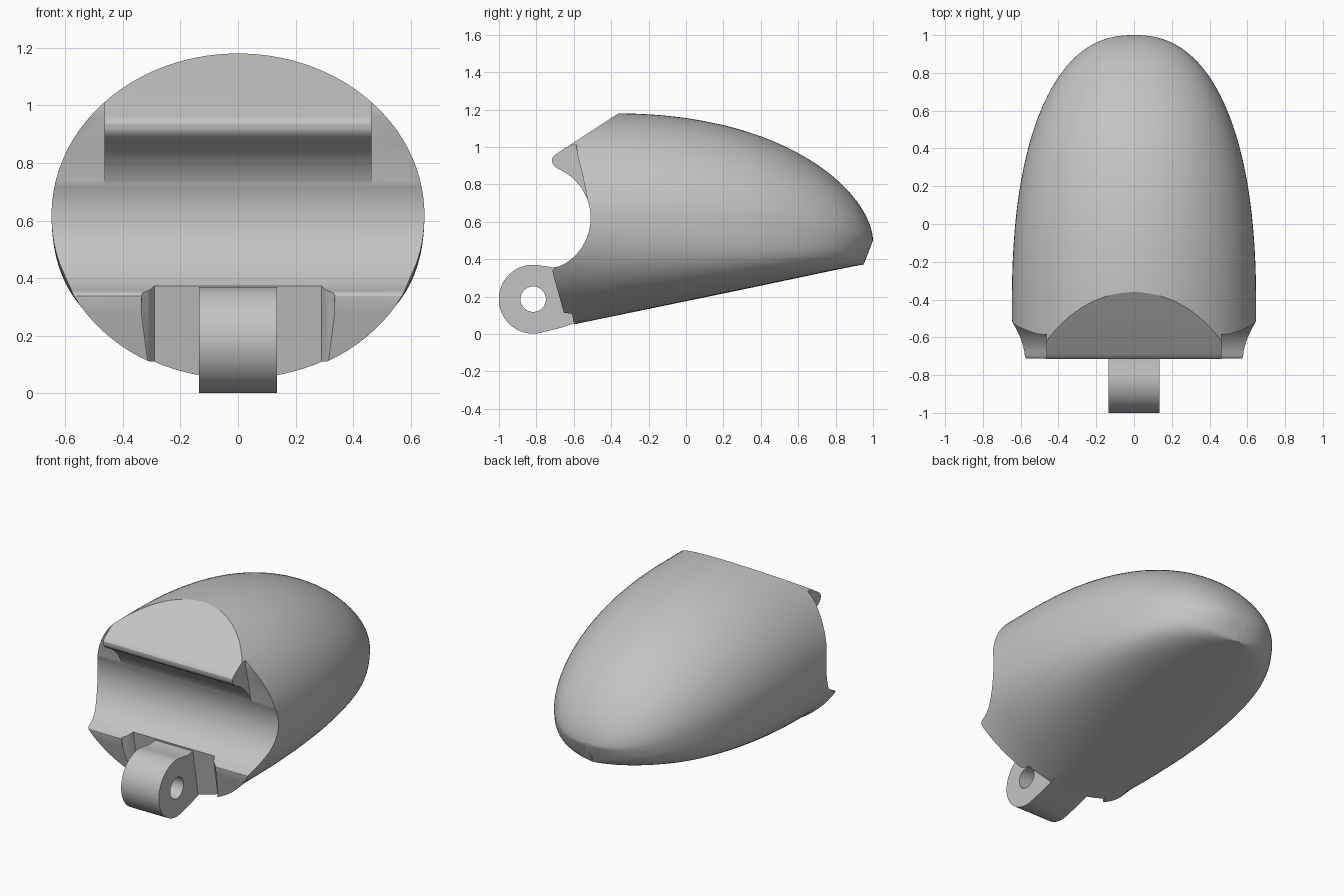
import bpy, bmesh, math
from math import sin, cos, pi, radians

cube = bpy.data.objects.get("Cube")
if cube:
    bpy.data.objects.remove(cube, do_unlink=True)

grey = bpy.data.materials.new("plain_grey")
grey.use_nodes = True
grey.diffuse_color = (0.55, 0.55, 0.55, 1)
grey.node_tree.nodes["Principled BSDF"].inputs["Base Color"].default_value = (0.55, 0.55, 0.55, 1)


def loft(name, rings):
    """Closed solid skinned through rings of equal point count."""
    bm = bmesh.new()
    loops = [[bm.verts.new(p) for p in ring] for ring in rings]
    n = len(loops[0])
    for a, b in zip(loops, loops[1:]):
        for i in range(n):
            j = (i + 1) % n
            bm.faces.new((a[i], a[j], b[j], b[i]))
    bm.faces.new(loops[0])
    bm.faces.new(loops[-1])
    bmesh.ops.recalc_face_normals(bm, faces=bm.faces)
    mesh = bpy.data.meshes.new(name)
    bm.to_mesh(mesh)
    bm.free()
    mesh.materials.append(grey)
    obj = bpy.data.objects.new(name, mesh)
    bpy.context.collection.objects.link(obj)
    return obj


def prism(name, profile, x0, x1):
    """Side profile of (y, z) points extruded across x."""
    return loft(name, [[(x, y, z) for y, z in profile] for x in (x0, x1)])


def arc(cy, cz, r, a0, a1, steps):
    angles = [radians(a0 + (a1 - a0) * i / steps) for i in range(steps + 1)]
    return [(cy + r * cos(a), cz + r * sin(a)) for a in angles]


def combine(target, tool, operation):
    """Apply a boolean and discard the tool."""
    tool.hide_render = True
    mod = target.modifiers.new(operation, 'BOOLEAN')
    mod.object, mod.operation, mod.solver = tool, operation, 'EXACT'
    bpy.context.view_layer.objects.active = target
    bpy.ops.object.modifier_apply(modifier=mod.name)
    bpy.data.objects.remove(tool, do_unlink=True)


# Rounded shell: elliptical front, flat sloping underside, blunt tip leaning in below
def section(y, sides=96):
    t = max(0, (y + 0.4) / 1.4)
    plan = max(0, (y + 0.45) / 1.45)
    width = 0.647 * (1 - plan ** 2.35) ** 0.4255
    middle = 0.62 - 0.12 * t * t
    top = 0.5 + 0.68 * (1 - t ** 2.2) ** 0.58
    bottom = 0.175 + 0.2065 * y - 0.01 * t ** 6
    power = 2 / (2 + 1.5 * min(1, max(0, (y + 0.6) / 1.2)))
    ring = []
    for i in range(sides):
        a = 2 * pi * (i + 0.5) / sides
        c, s = cos(a), sin(a)
        if s > 0:
            ring.append((width * c, y, middle + (top - middle) * s))
        else:
            x = math.copysign(abs(c) ** power, c)
            drop = (middle - bottom) * abs(s) ** power
            ring.append((width * x, y - 0.385 * drop * t ** 6, middle - drop))
    return ring


stations = [-0.9, -0.8, -0.7, -0.6, -0.5]
stations += [-0.4 + 1.4 * sin(pi / 2 * i / 48) for i in range(48)] + [0.9998]
body = loft("fingertip_body", [section(y) for y in stations])

# Front cut: lower lip, round knuckle clearance, rounded upper lip and sloped top
front = [(-1.3, -0.2), (-0.6, -0.2), (-0.63, 0.03), (-0.655, 0.12), (-0.712, 0.325),
         (-0.713, 0.338), (-0.706, 0.35), (-0.693, 0.357), (-0.672, 0.364)]
front += arc(-0.795, 0.62, 0.285, -58, 62, 32)
front += [(-0.69, 0.886), (-0.707, 0.9), (-0.716, 0.918), (-0.716, 0.937), (-0.707, 0.952),
          (-0.69, 0.965), (-0.368, 1.175), (-0.3, 1.22), (-0.3, 1.4), (-1.3, 1.4)]
combine(body, prism("front_cutter", front, -1, 1), 'DIFFERENCE')

# Side reliefs beyond the ends of the upper lip, flowing out of the knuckle clearance
relief = [(-1.3, 0.66), (-0.525, 0.68), (-0.531, 0.74), (-0.553, 0.85), (-0.581, 0.96),
          (-0.585, 1.0), (-0.575, 1.05), (-0.56, 1.3), (-1.3, 1.3)]
for side in (-1, 1):
    combine(body, prism("relief_cutter", relief, 0.463 * side, side), 'DIFFERENCE')


# Tapered recess around the hinge
def recess_ring(z):
    back = -0.59 - 0.175 * z
    plan = [(0.37, back - 0.3), (0.335, back - 0.06), (0.31, back - 0.04), (0.29, back)]
    return [(x, y, z) for x, y in plan] + [(-x, y, z) for x, y in reversed(plan)]


combine(body, loft("recess_cutter", [recess_ring(-0.1), recess_ring(0.5)]), 'DIFFERENCE')

# Hinge arm with a rounded eye and pin hole
eye = (-0.817, 0.186)
arm = arc(*eye, 0.184, 80, 280, 48)
arm += [(-0.68, 0.03), (-0.6, 0.056), (-0.5, 0.09), (-0.5, 0.34), (-0.64, 0.362), (-0.71, 0.356)]
combine(body, prism("hinge_arm", arm, -0.135, 0.135), 'UNION')
combine(body, prism("pin_cutter", arc(*eye, 0.068, 0, 348.75, 31), -0.5, 0.5), 'DIFFERENCE')

# Smooth curved skin with crisp cut edges
bpy.ops.object.select_all(action='DESELECT')
body.select_set(True)
bpy.context.view_layer.objects.active = body
bpy.ops.object.shade_smooth_by_angle(angle=radians(30))
